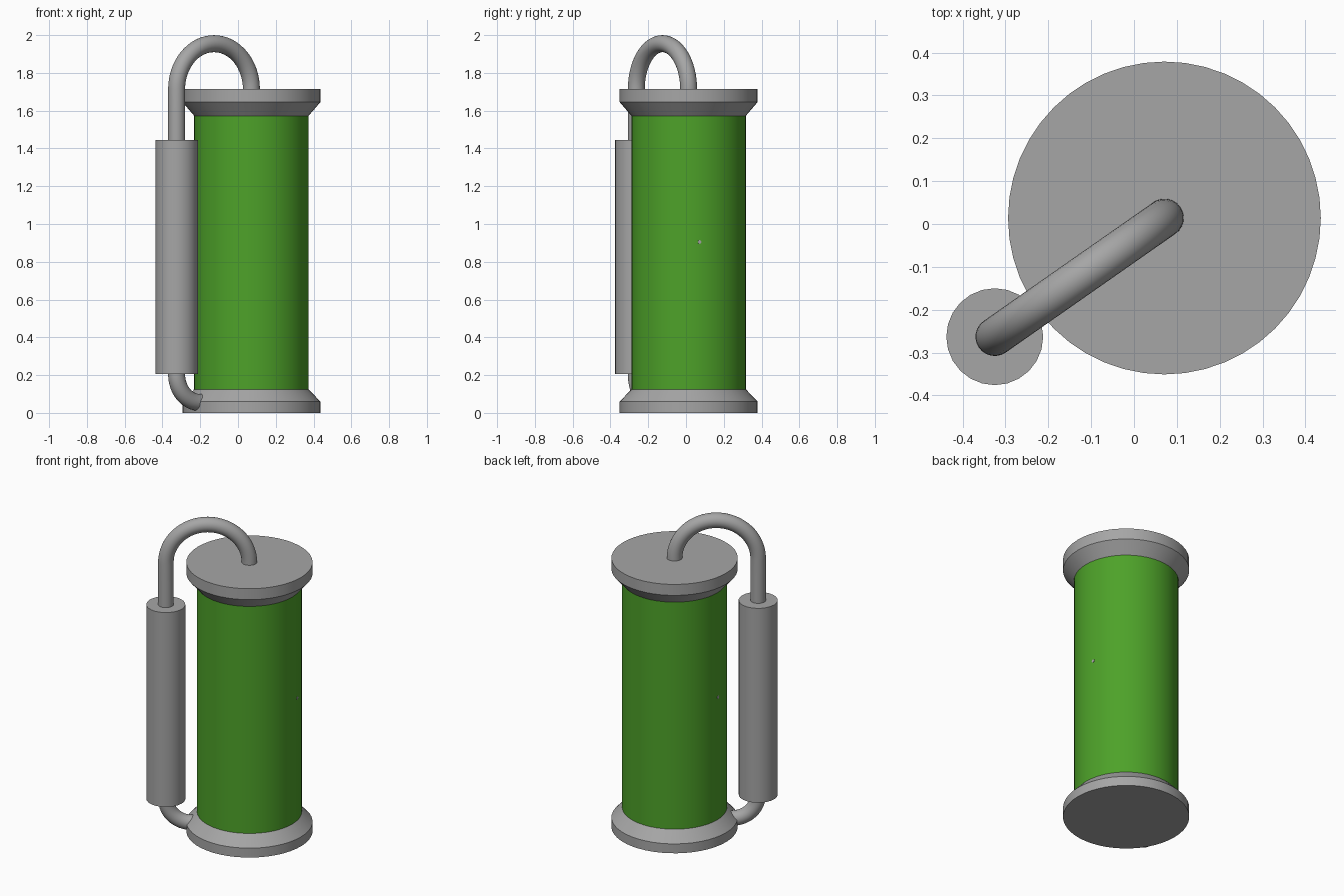
import bpy, math
from mathutils import Vector

if "Cube" in bpy.data.objects:
    bpy.data.objects.remove(bpy.data.objects["Cube"])


def material(name, rgb):
    m = bpy.data.materials.new(name)
    m.diffuse_color = (*rgb, 1)
    m.use_nodes = True
    m.node_tree.nodes["Principled BSDF"].inputs["Base Color"].default_value = m.diffuse_color
    return m


GREY = material("metal_grey", (0.38, 0.38, 0.38))
GREEN = material("tank_green", (0.075, 0.36, 0.022))

TANK = Vector((0.071, 0.014, 0))
SIDE = Vector((-0.325, -0.263, 0))
PIPE_R = 0.045


def finish(ob, mat):
    ob.data.materials.append(mat)
    bpy.ops.object.select_all(action='DESELECT')
    ob.select_set(True)
    bpy.context.view_layer.objects.active = ob
    bpy.ops.object.shade_smooth_by_angle(angle=math.radians(30))


def make_mesh(name, verts, faces, mat):
    me = bpy.data.meshes.new(name)
    me.from_pydata(verts, [], faces)
    ob = bpy.data.objects.new(name, me)
    bpy.context.collection.objects.link(ob)
    finish(ob, mat)
    return ob


def loft(name, rings, mat):
    """Skin a list of equal vertex rings and cap both ends."""
    n = len(rings[0])
    verts = [v for r in rings for v in r]
    faces = [(k * n + i, k * n + (i + 1) % n, (k + 1) * n + (i + 1) % n, (k + 1) * n + i)
             for k in range(len(rings) - 1) for i in range(n)]
    faces.append(tuple(reversed(range(n))))
    faces.append(tuple(range(len(verts) - n, len(verts))))
    return make_mesh(name, verts, faces, mat)


def lathe(name, centre, profile, sides, mat):
    """Turn (radius, height) pairs about a vertical axis."""
    angles = [2 * math.pi * i / sides for i in range(sides)]
    loft(name, [[centre + Vector((r * math.cos(a), r * math.sin(a), z)) for a in angles]
                for r, z in profile], mat)


def tube(name, path, radius, mat, sides=24):
    """Sweep a circle along a path lying in the vertical plane of both axes."""
    side = (TANK - SIDE).normalized().cross(Vector((0, 0, 1)))
    rings = []
    for i, p in enumerate(path):
        t = (path[min(i + 1, len(path) - 1)] - path[max(i - 1, 0)]).normalized()
        up = t.cross(side)
        rings.append([p + radius * (math.cos(a) * side + math.sin(a) * up)
                      for a in (2 * math.pi * k / sides for k in range(sides))])
    loft(name, rings, mat)


# Main tank with flared base and cap
lathe("tank_body", TANK, [(0.303, 0.10), (0.303, 1.60)], 48, GREEN)
lathe("tank_base", TANK, [(0.365, 0), (0.365, 0.06), (0.303, 0.125)], 48, GREY)
lathe("tank_cap", TANK, [(0.303, 1.573), (0.365, 1.645), (0.365, 1.715)], 48, GREY)

# Slim side cylinder
lathe("side_cylinder", SIDE, [(0.113, 0.205), (0.113, 1.445)], 24, GREY)

# Pipe arching from the side cylinder over to the middle of the cap
out = (TANK - SIDE).normalized()
span = (TANK - SIDE).length
z = Vector((0, 0, 1))
arc = span / 2
path = [SIDE + z * 1.43, SIDE + z * 1.6]
for i in range(33):
    a = math.pi * i / 32
    path.append(SIDE + out * arc * (1 - math.cos(a)) + z * (1.713 + arc * math.sin(a)))
path.append(TANK + z * 1.69)
tube("top_pipe", path, PIPE_R, GREY)

# Elbow from the bottom of the side cylinder into the base
bend = 0.15
path = [SIDE + z * 0.22]
for i in range(17):
    a = math.pi / 2 * i / 16
    path.append(SIDE + out * bend * (1 - math.cos(a)) + z * (0.205 - bend * math.sin(a)))
path.append(SIDE + out * (bend + 0.05) + z * 0.055)
tube("bottom_pipe", path, PIPE_R, GREY)

# Tiny pin tips showing on opposite sides of the tank
for n, deg in (("right", 11), ("left", 181)):
    a = math.radians(deg)
    d = Vector((math.cos(a), math.sin(a), 0))
    bpy.ops.mesh.primitive_cylinder_add(vertices=8, radius=0.01, depth=0.02,
                                        location=TANK + d * 0.295 + z * 0.905,
                                        rotation=(0, math.pi / 2, a))
    pin = bpy.context.object
    pin.name = "pin_tip_" + n
    finish(pin, GREY)
